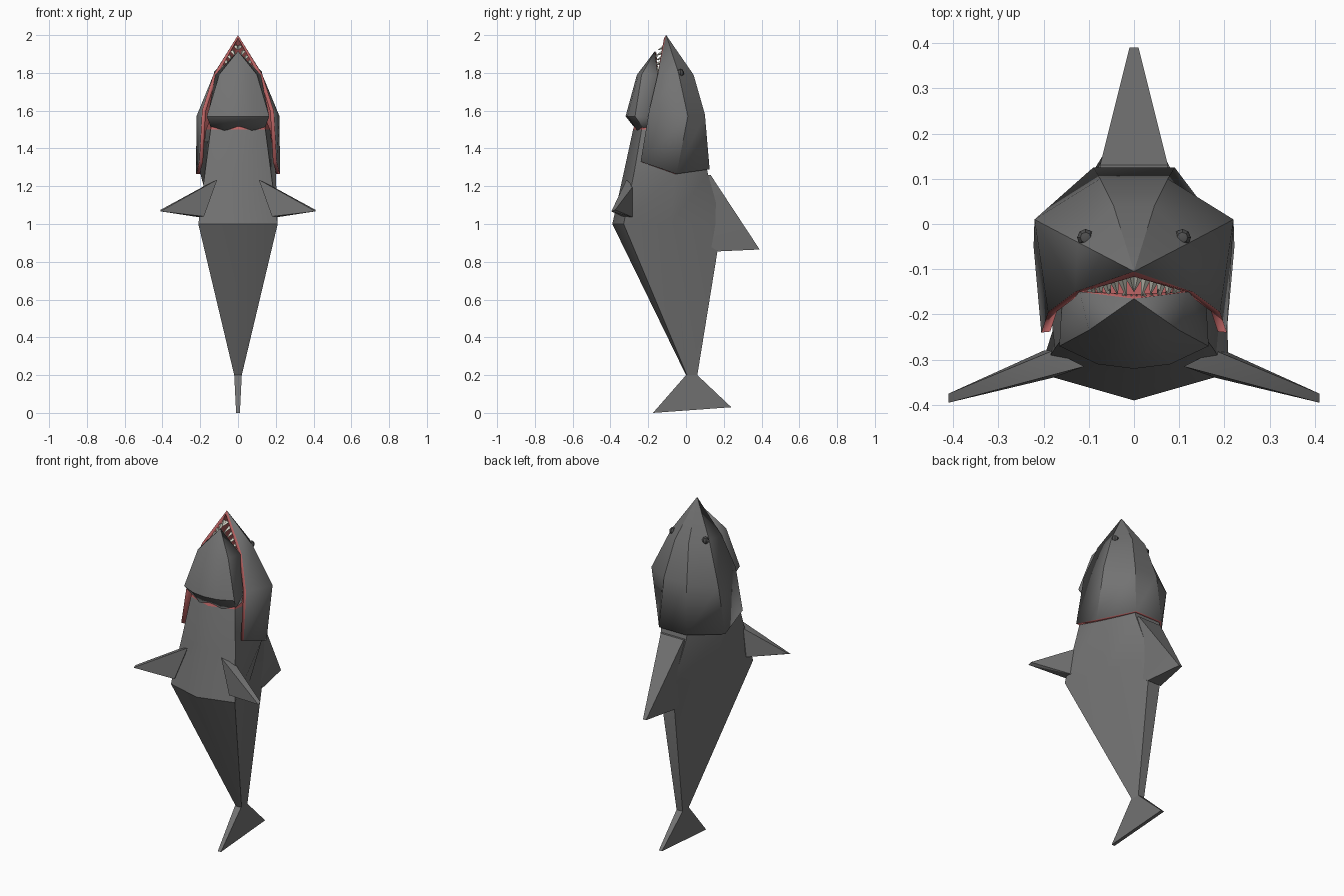
import bpy, bmesh, math
from mathutils import Vector

cube = bpy.data.objects.get("Cube")
if cube:
    bpy.data.objects.remove(cube)


def material(name, rgb):
    m = bpy.data.materials.new(name)
    m.use_nodes = True
    m.diffuse_color = (*rgb, 1)
    m.node_tree.nodes["Principled BSDF"].inputs["Base Color"].default_value = (*rgb, 1)
    return m


GREY = material("skin grey", (0.17, 0.17, 0.17))
DARK = material("eye grey", (0.08, 0.08, 0.08))
RED = material("mouth red", (0.52, 0.13, 0.13))
WHITE = material("tooth white", (0.72, 0.72, 0.62))


def finish(name, bm, mats, angle=36):
    mesh = bpy.data.meshes.new(name)
    bm.to_mesh(mesh)
    bm.free()
    ob = bpy.data.objects.new(name, mesh)
    bpy.context.collection.objects.link(ob)
    for m in mats:
        mesh.materials.append(m)
    bpy.ops.object.select_all(action='DESELECT')
    ob.select_set(True)
    bpy.context.view_layer.objects.active = ob
    bpy.ops.object.shade_smooth_by_angle(angle=math.radians(angle))
    return ob


def loft(rows, closed=False):
    """Skin half rows, mirrored in x, from the bottom row to the top row."""
    bm = bmesh.new()
    grid = []
    for half in rows:
        other = [(-x, y, z) for x, y, z in reversed(half)]
        if half[-1][0] == 0 and not closed and len(half) > 3 and half[0][0] != 0:
            other = other[1:]
        if closed:
            other = other[:-1]
        grid.append([bm.verts.new(p) for p in half + other])
    n = len(grid[0])
    for a, b in zip(grid, grid[1:]):
        for j in range(n if closed else n - 1):
            k = (j + 1) % n
            bm.faces.new((a[j], a[k], b[k], b[j]))
    if closed:
        bm.faces.new(grid[0][::-1])
        bm.faces.new(grid[-1])
    bmesh.ops.remove_doubles(bm, verts=bm.verts, dist=0.0005)
    return bm


def hull(name, points):
    bm = bmesh.new()
    for p in points:
        bm.verts.new(p)
    bmesh.ops.convex_hull(bm, input=bm.verts)
    return finish(name, bm, [GREY], 25)


def thicken(ob, depth):
    mod = ob.modifiers.new("thickness", 'SOLIDIFY')
    mod.thickness = depth
    mod.offset = -1
    mod.material_offset = 1
    mod.material_offset_rim = 1


# Body: belly centre, belly edge, flank, back edge at each height
sections = [
    (0.20, [(0, 0), (0.02, 0.005), (0.02, 0.03), (0.02, 0.06)]),
    (1.00, [(0, -0.39), (0.21, -0.33), (0.13, -0.08), (0.045, 0.19)]),
    (1.27, [(0, -0.33), (0.175, -0.275), (0.2, -0.06), (0.085, 0.115)]),
    (1.50, [(0, -0.28), (0.145, -0.235), (0.17, -0.02), (0.07, 0.07)]),
    (1.62, [(0, -0.24), (0.12, -0.2), (0.12, -0.03), (0.05, 0.05)]),
]
bm = loft([[(x, y, z) for x, y in pts] for z, pts in sections], closed=True)
for f in bm.faces:
    f.material_index = int(f.calc_center_median().z > 1.51)
finish("body", bm, [GREY, RED])

# Head and upper jaw: mouth edge, cheek, ridge
nose = (0, -0.105, 2.0)
bm = loft([
    [(0.205, -0.24, 1.33), (0.222, -0.05, 1.265), (0.09, 0.125, 1.29)],
    [(0.19, -0.195, 1.60), (0.22, 0.01, 1.57), (0.075, 0.10, 1.58)],
    [(0.13, -0.15, 1.79), (0.125, -0.04, 1.80), (0.045, 0.04, 1.79)],
    [nose] * 3,
])
thicken(finish("head", bm, [GREY, RED], 25), 0.02)

# Lower jaw: rim, jaw edge, chin, centre
tip = (0, -0.165, 1.915)
bm = loft([
    [(-0.14, -0.17, 1.5), (-0.14, -0.22, 1.5), (-0.07, -0.245, 1.475), (0, -0.255, 1.495)],
    [(-0.16, -0.18, 1.57), (-0.165, -0.27, 1.57), (-0.08, -0.31, 1.57), (0, -0.32, 1.57)],
    [(-0.12, -0.15, 1.79), (-0.10, -0.235, 1.79), (-0.05, -0.252, 1.79), (0, -0.26, 1.79)],
    [tip] * 4,
])
thicken(finish("lower_jaw", bm, [GREY, RED]), 0.015)

# Dorsal fin and tail fin: side outline with a half width at each corner
fins = {
    "dorsal_fin": [(0.13, 1.26, 0.075), (0.39, 0.865, 0.01),
                   (0.17, 0.855, 0.045), (0.02, 0.95, 0.07), (0.02, 1.26, 0.08)],
    "tail_fin": [(0, 0.2, 0.02), (0.06, 0.2, 0.02), (0.24, 0.03, 0.01), (-0.175, 0, 0.01)],
}
for name, outline in fins.items():
    hull(name, [(s * w, y, z) for y, z, w in outline for s in (-1, 1)])

# Paired parts
for side, s in (("left", 1), ("right", -1)):
    pectoral = [(0.11, -0.315, 1.235), (0.18, -0.28, 1.2), (0.18, -0.34, 1.04),
                (0.2, -0.28, 1.035), (0.41, -0.395, 1.067), (0.41, -0.375, 1.075)]
    hull(side + "_pectoral_fin", [(s * x, y, z) for x, y, z in pectoral])

    bm = bmesh.new()
    bmesh.ops.create_uvsphere(bm, u_segments=8, v_segments=5, radius=0.02)
    bmesh.ops.translate(bm, verts=bm.verts, vec=(s * 0.107, -0.03, 1.80))
    finish(side + "_eye", bm, [DARK])


# Teeth: four-sided spikes along both rims
def tooth_row(name, start, end, aim, count):
    bm = bmesh.new()
    for s in (-1, 1):
        for i in range(count):
            base = Vector(start).lerp(Vector(end), (i + 0.5) / count)
            base.x *= s
            way = Vector((aim[0] * s, aim[1], aim[2])).normalized()
            length = 0.055 if i % 2 else 0.042
            made = bmesh.ops.create_cone(bm, segments=4, radius1=0.012, radius2=0,
                                         depth=length, cap_ends=True)["verts"]
            turn = way.to_track_quat('Z', 'Y')
            for v in made:
                v.co = base + way * length * 0.4 + turn @ v.co
    finish(name, bm, [WHITE], 20)


tooth_row("upper_teeth", (0, -0.115, 1.95), (0.105, -0.14, 1.79), (-0.2, -0.8, -0.4), 6)
tooth_row("lower_teeth", (0, -0.175, 1.885), (0.10, -0.165, 1.78), (-0.1, 0.5, 0.8), 6)
